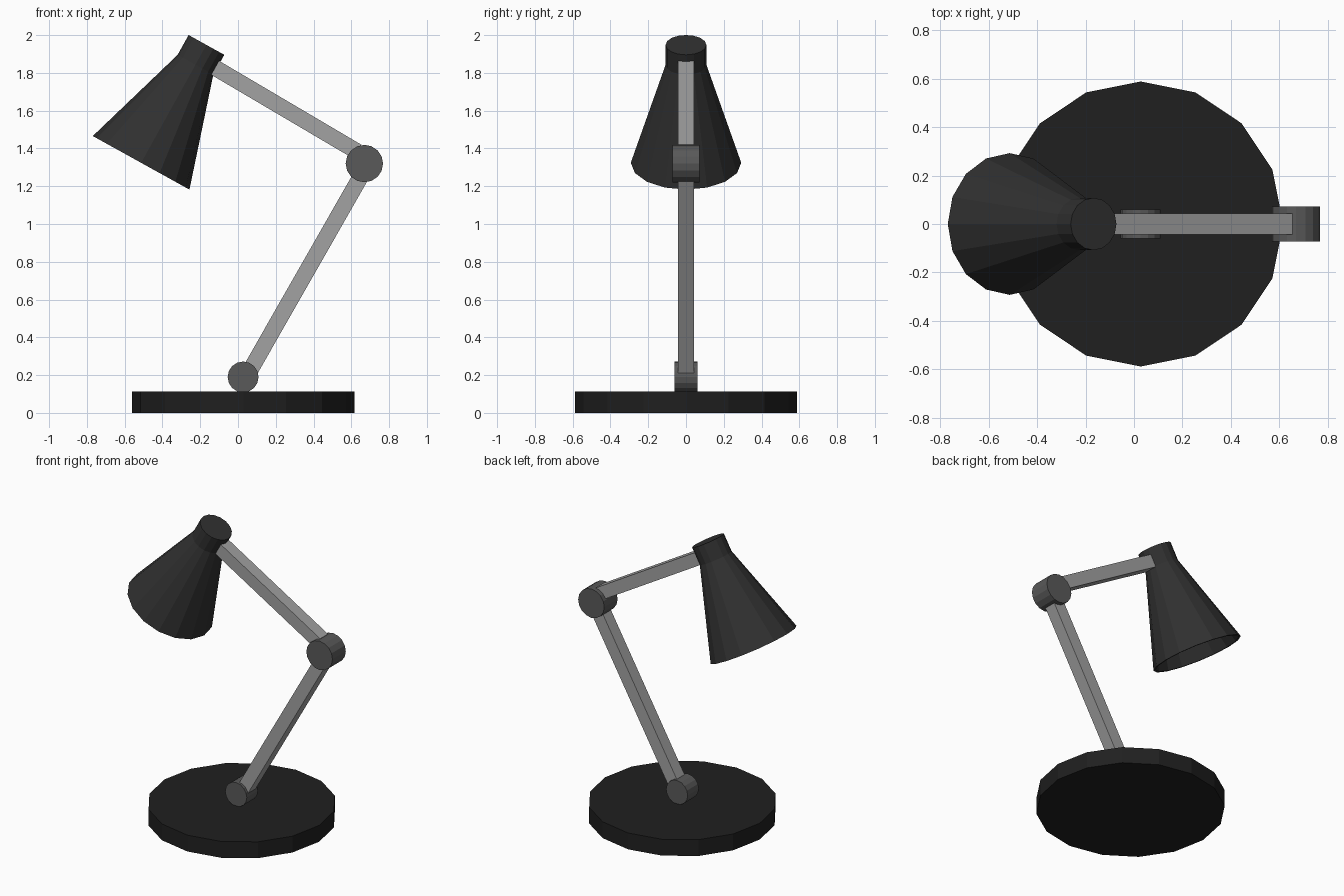
import bpy, bmesh, math
from mathutils import Matrix, Vector

if "Cube" in bpy.data.objects:
    bpy.data.objects.remove(bpy.data.objects["Cube"])

SIDES = 16


def material(name, value):
    mat = bpy.data.materials.new(name)
    mat.diffuse_color = (value, value, value, 1)
    mat.use_nodes = True
    mat.node_tree.nodes["Principled BSDF"].inputs["Base Color"].default_value = mat.diffuse_color
    return mat


black = material("black_base", 0.014)
charcoal = material("charcoal_shade", 0.03)
dark_grey = material("dark_grey_joint", 0.1)
mid_grey = material("mid_grey_arm", 0.36)


def finish(name, bm, mat):
    bmesh.ops.recalc_face_normals(bm, faces=bm.faces[:])
    mesh = bpy.data.meshes.new(name)
    bm.to_mesh(mesh)
    bm.free()
    mesh.materials.append(mat)
    obj = bpy.data.objects.new(name, mesh)
    bpy.context.collection.objects.link(obj)
    return obj


def disc(name, center, radius, depth, mat, rotation=Matrix()):
    bm = bmesh.new()
    bmesh.ops.create_cone(bm, cap_ends=True, segments=SIDES, radius1=radius,
                          radius2=radius, depth=depth,
                          matrix=Matrix.Translation(center) @ rotation)
    return finish(name, bm, mat)


def bar(name, start, end, width, mat):
    # Square bar lying in the xz plane between two points
    a, b = Vector((start[0], 0, start[1])), Vector((end[0], 0, end[1]))
    d = b - a
    turn = Matrix.Rotation(math.atan2(d.x, d.z), 4, 'Y')
    size = Matrix.Diagonal((width, width, d.length, 1))
    bm = bmesh.new()
    bmesh.ops.create_cube(bm, size=1, matrix=Matrix.Translation((a + b) / 2) @ turn @ size)
    return finish(name, bm, mat)


def lathe(name, profile, mat):
    bm = bmesh.new()
    verts = [bm.verts.new((r, 0, z)) for r, z in profile]
    edges = [bm.edges.new(pair) for pair in zip(verts, verts[1:])]
    bmesh.ops.spin(bm, geom=verts + edges, cent=(0, 0, 0), axis=(0, 0, 1),
                   angle=2 * math.pi, steps=SIDES)
    bmesh.ops.remove_doubles(bm, verts=bm.verts[:], dist=1e-4)
    return finish(name, bm, mat)


# Heavy round base
disc("base", (0.028, 0, 0.056), 0.588, 0.112, black)

# Hinges, lying along y
sideways = Matrix.Rotation(math.pi / 2, 4, 'X')
disc("lower_joint", (0.027, 0, 0.19), 0.082, 0.12, dark_grey, sideways)
disc("upper_joint", (0.669, 0, 1.32), 0.099, 0.145, dark_grey, sideways)

# Square arms
bar("lower_arm", (0.04, 0.183), (0.685, 1.313), 0.085, mid_grey)
bar("upper_arm", (0.632, 1.383), (-0.15, 1.844), 0.085, mid_grey)

# Hollow tilted lamp shade with neck
shade = lathe("lamp_shade", [
    (0, 0), (0.108, 0), (0.108, -0.12), (0.2925, -0.7135),
    (0.278, -0.7135), (0.094, -0.123), (0.094, -0.015), (0, -0.015)], charcoal)
shade.location = (-0.167, 0, 1.948)
shade.rotation_euler = (0, math.radians(29), 0)
